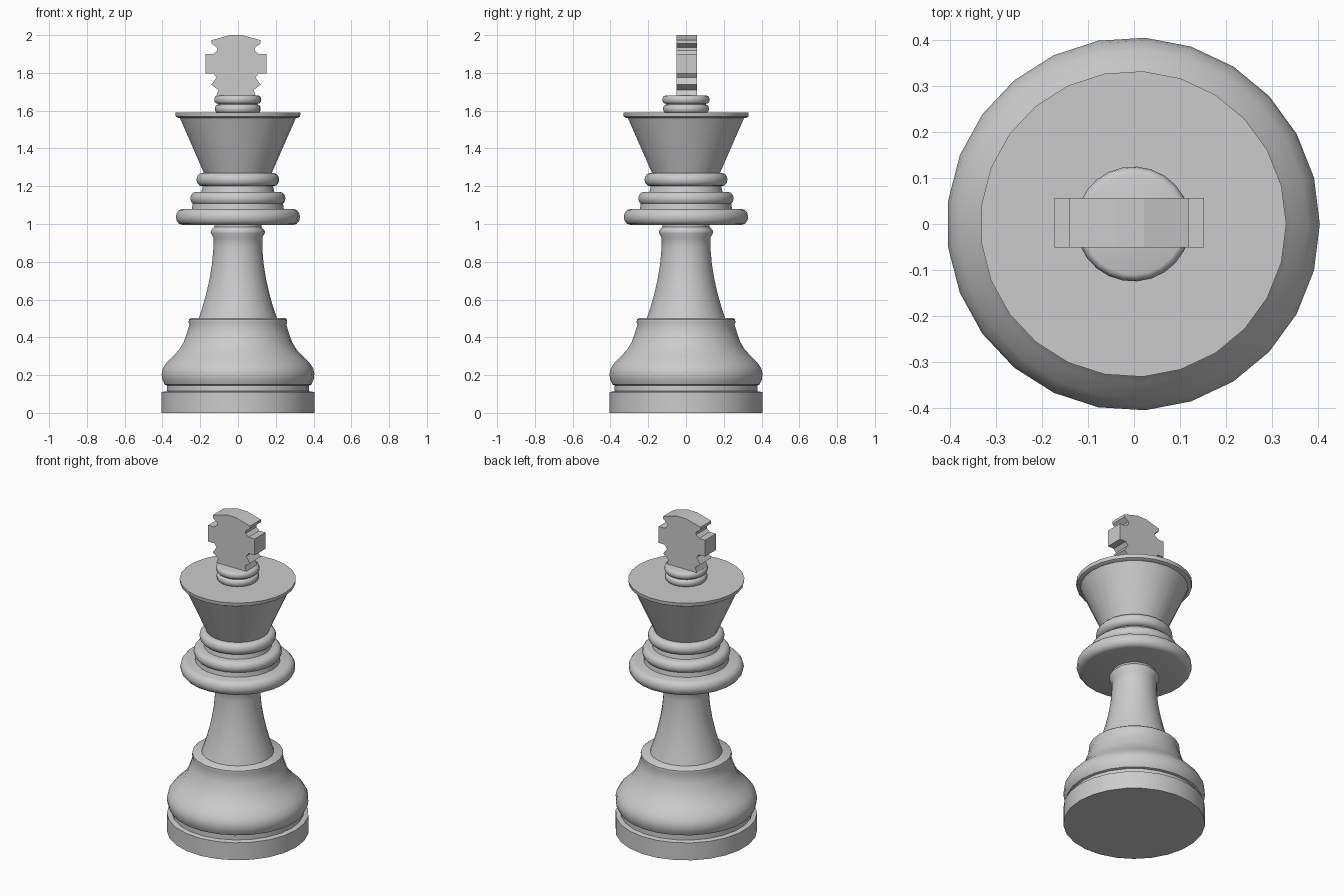
import bpy, bmesh, math

cube = bpy.data.objects.get("Cube")
if cube:
    bpy.data.objects.remove(cube, do_unlink=True)

SIDES = 25
SHIFT = -0.0016  # an odd side count needs a nudge to stay centred

grey = bpy.data.materials.new("plain grey")
grey.use_nodes = True
COLOUR = (0.6, 0.6, 0.6, 1)
grey.diffuse_color = COLOUR
grey.node_tree.nodes["Principled BSDF"].inputs["Base Color"].default_value = COLOUR


def finish(name, bm, smooth):
    bmesh.ops.recalc_face_normals(bm, faces=bm.faces)
    mesh = bpy.data.meshes.new(name)
    bm.to_mesh(mesh)
    bm.free()
    mesh.materials.append(grey)
    obj = bpy.data.objects.new(name, mesh)
    bpy.context.collection.objects.link(obj)
    if smooth:
        bpy.ops.object.select_all(action='DESELECT')
        obj.select_set(True)
        bpy.context.view_layer.objects.active = obj
        bpy.ops.object.shade_smooth_by_angle(angle=math.radians(40))


def lathe(name, profile):
    """Turn a (radius, height) profile into a capped solid."""
    bm = bmesh.new()
    rings = []
    for r, z in profile:
        angles = [math.tau * i / SIDES for i in range(SIDES)]
        rings.append([bm.verts.new((r * math.cos(a) + SHIFT, r * math.sin(a), z)) for a in angles])
    for low, high in zip(rings, rings[1:]):
        for i in range(SIDES):
            j = (i + 1) % SIDES
            bm.faces.new((low[i], low[j], high[j], high[i]))
    bm.faces.new(rings[0])
    bm.faces.new(rings[-1])
    finish(name, bm, True)


def bead(r, z0, z1, depth, steps=6):
    """Half-round moulding points that bulge out to radius r."""
    mid, half = (z0 + z1) / 2, (z1 - z0) / 2
    return [(r - depth + depth * math.cos(t), mid + half * math.sin(t))
            for t in (math.pi * (k / steps - 0.5) for k in range(steps + 1))]


# Foot and swelling base
lathe("foot", [(0.406, 0), (0.406, 0.11), (0.378, 0.115), (0.378, 0.145)])
lathe("base_bell", [(0.375, 0.145), (0.39, 0.15), (0.402, 0.175), (0.406, 0.205), (0.4, 0.235),
                    (0.38, 0.265), (0.345, 0.3), (0.312, 0.335), (0.288, 0.375),
                    (0.272, 0.42), (0.258, 0.465), (0.262, 0.48), (0.26, 0.495), (0.25, 0.503)])

# Tapering column with a small lip
lathe("column", [(0.208, 0.5), (0.188, 0.56), (0.168, 0.63), (0.15, 0.71), (0.137, 0.79),
                 (0.13, 0.87), (0.13, 0.93), (0.144, 0.952), (0.143, 0.965),
                 (0.125, 0.985), (0.125, 1.0)])

# Stacked collars
lathe("wide_collar", bead(0.33, 0.995, 1.08, 0.035))
lathe("collar_step", [(0.245, 1.075), (0.24, 1.11)])
lathe("middle_collar", bead(0.253, 1.1, 1.17, 0.03))
lathe("neck", [(0.195, 1.165), (0.185, 1.21)])
lathe("upper_collar", bead(0.22, 1.2, 1.27, 0.03))

# Flared crown and its rim
lathe("crown", [(0.178, 1.265), (0.31, 1.565)])
lathe("crown_rim", [(0.315, 1.56), (0.33, 1.568), (0.333, 1.59)])

# Finial
lathe("finial_lower_ring", bead(0.122, 1.588, 1.632, 0.015))
lathe("finial_waist", [(0.106, 1.625), (0.106, 1.65)])
lathe("finial_upper_ring", bead(0.125, 1.637, 1.68, 0.015))

# Cross, an extruded outline: right-hand edge from the bottom up
CENTRE = -0.0105
edge = [(0.105, 1.678), (0.093, 1.709), (0.13, 1.738), (0.103, 1.775), (0.12, 1.797),
        (0.1625, 1.797), (0.1625, 1.9), (0.12, 1.9), (0.1, 1.918), (0.1, 1.934),
        (0.13, 1.956), (0.13, 1.973), (0.032, 2.0)]
outline = edge + [(-x, z) for x, z in reversed(edge)]
bm = bmesh.new()
face = bm.faces.new([bm.verts.new((x + CENTRE, -0.051, z)) for x, z in outline])
side = bmesh.ops.extrude_face_region(bm, geom=[face])["geom"]
bmesh.ops.translate(bm, vec=(0, 0.108, 0), verts=[v for v in side if isinstance(v, bmesh.types.BMVert)])
finish("cross", bm, False)
